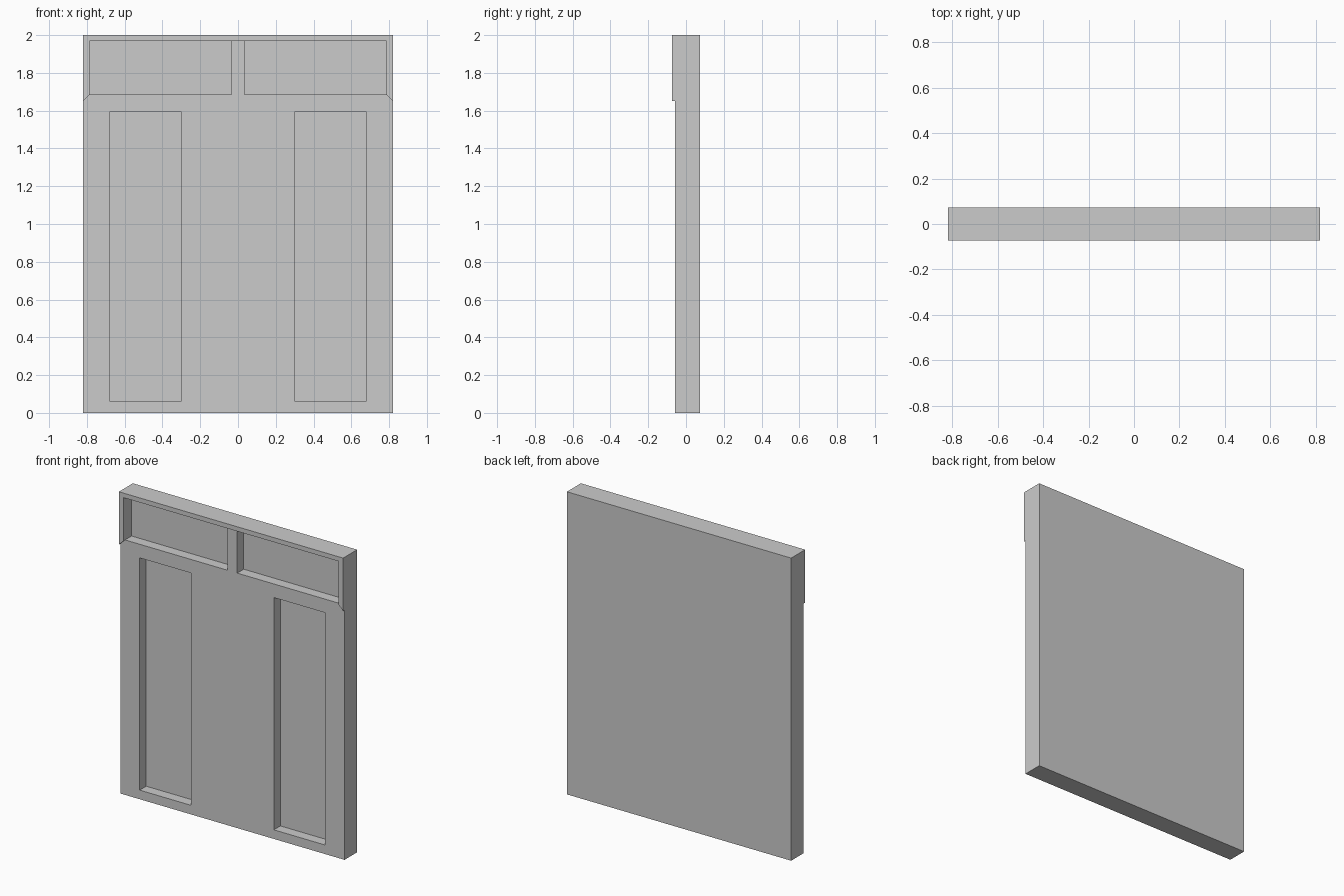
import bpy, bmesh

if "Cube" in bpy.data.objects:
    bpy.data.objects.remove(bpy.data.objects["Cube"])

HALF_W, HEIGHT = 0.82, 2.0
FRONT, LEAF, FLOOR, BACK = -0.073, -0.058, 0.01, 0.073
INNER, TOP, SILL = 0.785, 1.97, 1.685


def prism(name, outline, y0, y1):
    """Extrude an x-z outline from y0 to y1."""
    bm = bmesh.new()
    face = bm.faces.new([bm.verts.new((x, y0, z)) for x, z in outline])
    ext = bmesh.ops.extrude_face_region(bm, geom=[face])
    verts = [v for v in ext["geom"] if isinstance(v, bmesh.types.BMVert)]
    bmesh.ops.translate(bm, verts=verts, vec=(0, y1 - y0, 0))
    bmesh.ops.recalc_face_normals(bm, faces=bm.faces)
    mesh = bpy.data.meshes.new(name)
    bm.to_mesh(mesh)
    bm.free()
    obj = bpy.data.objects.new(name, mesh)
    bpy.context.collection.objects.link(obj)
    return obj


def rect(x0, x1, z0, z1):
    return [(x0, z0), (x1, z0), (x1, z1), (x0, z1)]


def cut(target, cutter):
    cutter.hide_render = True
    mod = target.modifiers.new("cut", 'BOOLEAN')
    mod.operation, mod.solver, mod.object = 'DIFFERENCE', 'EXACT', cutter
    bpy.context.view_layer.objects.active = target
    bpy.ops.object.modifier_apply(modifier=mod.name)
    bpy.data.objects.remove(cutter)


# Full slab, including the raised frame around the top
door = prism("double_door", rect(-HALF_W, HALF_W, 0, HEIGHT), FRONT, BACK)

# Set the leaves back from the frame, leaving mitred frame ends
half = [(0.9, -0.1), (0.9, SILL - 0.115), (INNER, SILL), (INNER, TOP)]
outline = half + [(-x, z) for x, z in reversed(half)]
cut(door, prism("leaf_setback", outline, -0.2, LEAF))

# Recessed upper windows and tall lower panels, mirrored
for s in (-1, 1):
    cut(door, prism("window_recess", rect(s * 0.035, s * INNER, SILL, TOP), -0.2, FLOOR))
    cut(door, prism("panel_recess", rect(s * 0.303, s * 0.678, 0.06, 1.595), -0.2, FLOOR))
